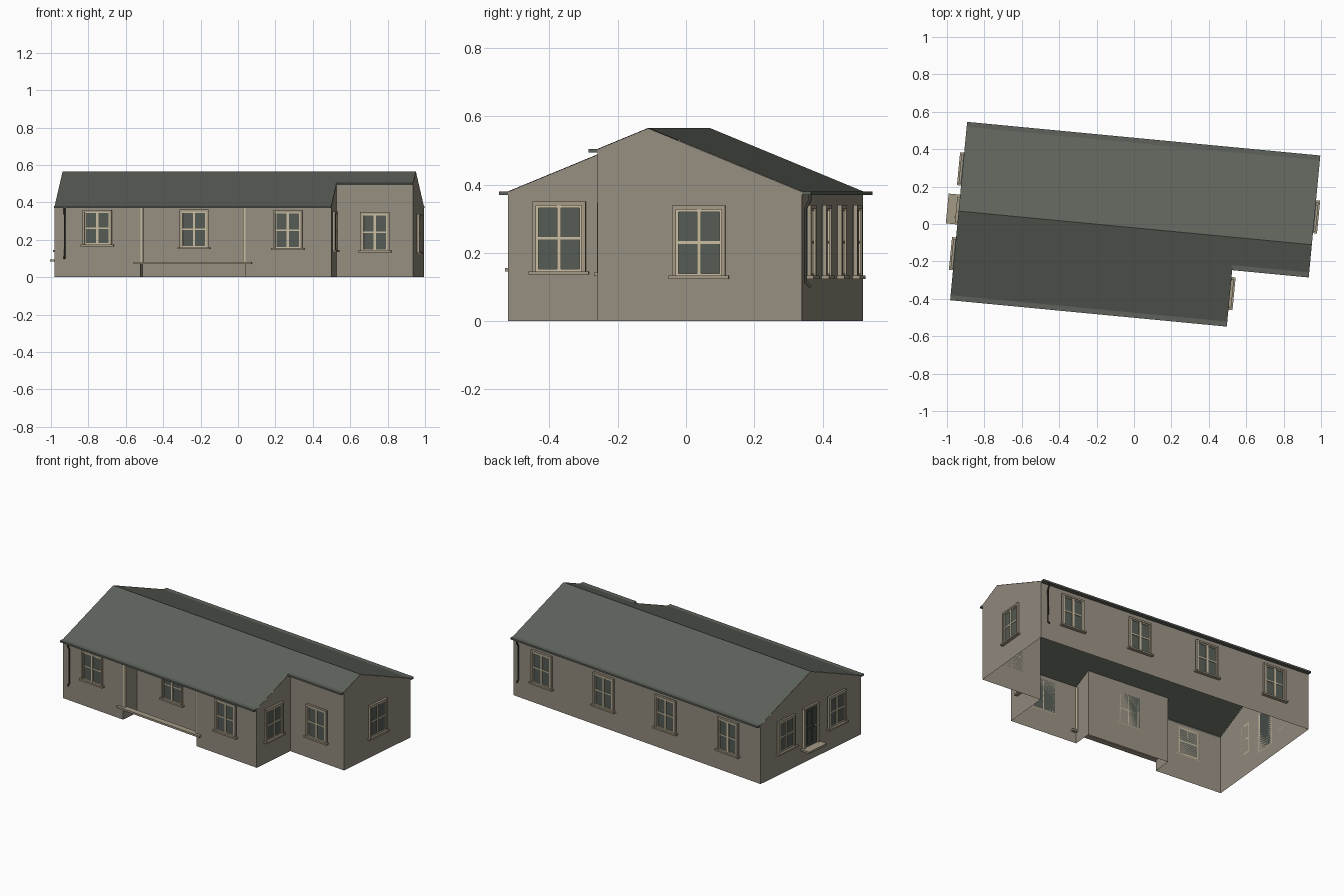
import bpy, bmesh, math
from mathutils import Matrix, Vector

if "Cube" in bpy.data.objects:
    bpy.data.objects.remove(bpy.data.objects["Cube"])

TURN = Matrix.Rotation(-0.095, 4, 'Z')      # whole house is turned slightly
LEFT, RIGHT, FRONT, BACK = -0.94, 0.957, -0.472, 0.432
RIDGE, TOP, EAVE = -0.02, 0.566, 0.38
NOTCH_X, NOTCH_Y = 0.546, -0.169
PORCH_L, PORCH_R, PORCH_Y = -0.48, 0.085, -0.347


def material(name, rgb):
    m = bpy.data.materials.new(name)
    m.use_nodes = True
    color = (*rgb, 1)
    m.diffuse_color = color
    bsdf = m.node_tree.nodes["Principled BSDF"]
    bsdf.inputs["Base Color"].default_value = color
    bsdf.inputs["Roughness"].default_value = 0.9
    return m


WALL = material("stone wall", (0.30, 0.265, 0.215))
ROOF = material("slate roof", (0.112, 0.123, 0.104))
TRIM = material("tan trim", (0.37, 0.32, 0.235))
CREAM = material("cream bars", (0.58, 0.51, 0.36))
GLASS = material("dark glass", (0.092, 0.105, 0.09))
DOOR = material("green door", (0.06, 0.075, 0.062))
PIPE = material("dark pipe", (0.05, 0.047, 0.038))


def finish(name, bm, mats, place=Matrix()):
    bmesh.ops.recalc_face_normals(bm, faces=bm.faces)
    mesh = bpy.data.meshes.new(name)
    bm.to_mesh(mesh)
    bm.free()
    for m in mats:
        mesh.materials.append(m)
    obj = bpy.data.objects.new(name, mesh)
    obj.matrix_world = TURN @ place
    bpy.context.collection.objects.link(obj)
    return obj


def boxes(name, parts, place=Matrix()):
    """parts: (low corner, high corner, material)"""
    bm = bmesh.new()
    mats = []
    for low, high, mat in parts:
        if mat not in mats:
            mats.append(mat)
        low, high = Vector(low), Vector(high)
        fit = Matrix.Translation((low + high) / 2) @ Matrix.Diagonal((*(high - low), 1))
        made = bmesh.ops.create_cube(bm, size=1, matrix=fit)
        for f in {f for v in made["verts"] for f in v.link_faces}:
            f.material_index = mats.index(mat)
    return finish(name, bm, mats, place)


def on_wall(x, y, angle):
    return Matrix.Translation((x, y, 0)) @ Matrix.Rotation(math.radians(angle), 4, 'Z')


def roof_height(y):
    return TOP - (TOP - EAVE) / (BACK - RIDGE) * abs(y - RIDGE)


# Walls: open footprint raised to the roof slope
plan = [(LEFT, FRONT), (PORCH_L, FRONT), (PORCH_L, PORCH_Y), (PORCH_R, PORCH_Y),
        (PORCH_R, FRONT), (NOTCH_X, FRONT), (NOTCH_X, NOTCH_Y), (RIGHT, NOTCH_Y),
        (RIGHT, RIDGE), (RIGHT, BACK), (LEFT, BACK), (LEFT, RIDGE)]
bm = bmesh.new()
low = [bm.verts.new((x, y, 0)) for x, y in plan]
high = [bm.verts.new((x, y, roof_height(y) - 0.001)) for x, y in plan]
for i in range(len(plan)):
    j = (i + 1) % len(plan)
    bm.faces.new((low[i], low[j], high[j], high[i]))
finish("walls", bm, [WALL])

# Roof slopes
bm = bmesh.new()
slopes = [[(LEFT, FRONT), (NOTCH_X, FRONT), (NOTCH_X, NOTCH_Y), (RIGHT, NOTCH_Y),
           (RIGHT, RIDGE), (LEFT, RIDGE)],
          [(LEFT, RIDGE), (RIGHT, RIDGE), (RIGHT, BACK), (LEFT, BACK)]]
for outline in slopes:
    bm.faces.new([bm.verts.new((x, y, roof_height(y))) for x, y in outline])
bmesh.ops.remove_doubles(bm, verts=bm.verts, dist=0.0001)
finish("roof", bm, [ROOF])

# Flat eave boards
for name, x0, x1, y, out in (("front_eave", LEFT, NOTCH_X, FRONT, -1),
                             ("notch_eave", NOTCH_X, RIGHT, NOTCH_Y, -1),
                             ("back_eave", LEFT, RIGHT, BACK, 1)):
    z = roof_height(y)
    ys = sorted((y, y + out * 0.027))
    boxes(name, [((x0, ys[0], z - 0.011), (x1, ys[1], z), ROOF)])


# Windows: surround, cross bars, glass and sill
def window(name, x, y, angle, bottom, top, half=0.078):
    edge, inner = 0.011, 0.007
    parts = [((-half, -0.004, bottom), (half, 0, top), GLASS),
             ((-half - 0.01, -0.022, bottom - 0.01), (half + 0.01, 0, bottom), TRIM)]
    for s in (-1, 1):
        outer = sorted((s * half, s * (half - edge)))
        sash = sorted((s * (half - edge), s * (half - edge - inner)))
        parts.append(((outer[0], -0.014, bottom), (outer[1], 0, top), TRIM))
        parts.append(((sash[0], -0.009, bottom), (sash[1], 0, top - edge), CREAM))
    wide = half - edge
    parts += [((-wide, -0.014, top - edge), (wide, 0, top), TRIM),
              ((-wide, -0.009, top - edge - inner), (wide, 0, top - edge), CREAM),
              ((-wide, -0.009, bottom), (wide, 0, bottom + inner), CREAM),
              ((-0.006, -0.010, bottom), (0.006, 0, top - edge), CREAM)]
    mid = (bottom + top - edge) / 2
    parts.append(((-wide, -0.008, mid - 0.004), (wide, 0, mid + 0.004), CREAM))
    boxes(name, parts, on_wall(x, y, angle))


window("front_window_left_end", -0.71, FRONT, 0, 0.175, 0.36)
window("porch_window", -0.203, PORCH_Y, 0, 0.16, 0.362)
window("front_window_by_notch", 0.313, FRONT, 0, 0.155, 0.358)
window("notch_window", 0.752, NOTCH_Y, 0, 0.142, 0.348)
window("notch_side_window", NOTCH_X, -0.321, 90, 0.146, 0.35)
window("right_gable_window", RIGHT, 0.13, 90, 0.133, 0.338)
for i, x in enumerate((0.734, 0.258, -0.217, -0.695)):
    window(f"back_window_{i + 1}", x, BACK, 180, 0.133, 0.34)
for name, y in (("rear", 0.205), ("fore", -0.25)):
    window(f"door_gable_window_{name}", LEFT, y, -90, 0.145, 0.348)

# Side door with frame, panels, knob and step
door = [((-0.055, -0.005, 0.095), (0.055, 0, 0.34), DOOR),
        ((-0.068, -0.014, 0.34), (0.068, 0, 0.352), TRIM),
        ((0.036, -0.018, 0.205), (0.044, -0.004, 0.214), CREAM)]
for s in (-1, 1):
    jamb = sorted((s * 0.055, s * 0.068))
    door.append(((jamb[0], -0.014, 0.095), (jamb[1], 0, 0.34), CREAM))
    for z in (0.115, 0.225):
        panel = sorted((s * 0.008, s * 0.034))
        door.append(((panel[0], -0.008, z), (panel[1], 0, z + 0.095), DOOR))
boxes("side_door", door, on_wall(LEFT, -0.015, -90))
boxes("door_step", [((-0.08, -0.062, 0.083), (0.08, 0, 0.095), TRIM)],
      on_wall(LEFT, -0.012, -90))

# Porch posts and low rail
for name, x in (("left", PORCH_L + 0.007), ("right", PORCH_R - 0.005)):
    boxes(f"porch_post_{name}",
          [((x - 0.008, FRONT, 0.08), (x + 0.008, FRONT + 0.018, EAVE - 0.008), CREAM)])
boxes("porch_rail", [((PORCH_L - 0.035, FRONT - 0.018, 0.07),
                      (PORCH_R + 0.035, FRONT + 0.02, 0.082), TRIM)])


# Drainpipes
def drainpipe(name, x, y, angle):
    curve = bpy.data.curves.new(name, 'CURVE')
    curve.dimensions = '3D'
    curve.bevel_depth = 0.005
    curve.bevel_resolution = 1
    curve.use_fill_caps = True
    path = [(-0.02, 0.37), (-0.02, 0.355), (-0.007, 0.33), (-0.007, 0.115), (-0.022, 0.1)]
    spline = curve.splines.new('POLY')
    spline.points.add(len(path) - 1)
    for p, (out, z) in zip(spline.points, path):
        p.co = (0, out, z, 1)
    curve.materials.append(PIPE)
    obj = bpy.data.objects.new(name, curve)
    obj.matrix_world = TURN @ on_wall(x, y, angle)
    bpy.context.collection.objects.link(obj)


drainpipe("front_drainpipe", LEFT + 0.055, FRONT, 0)
drainpipe("back_drainpipe", RIGHT - 0.045, BACK, 180)
